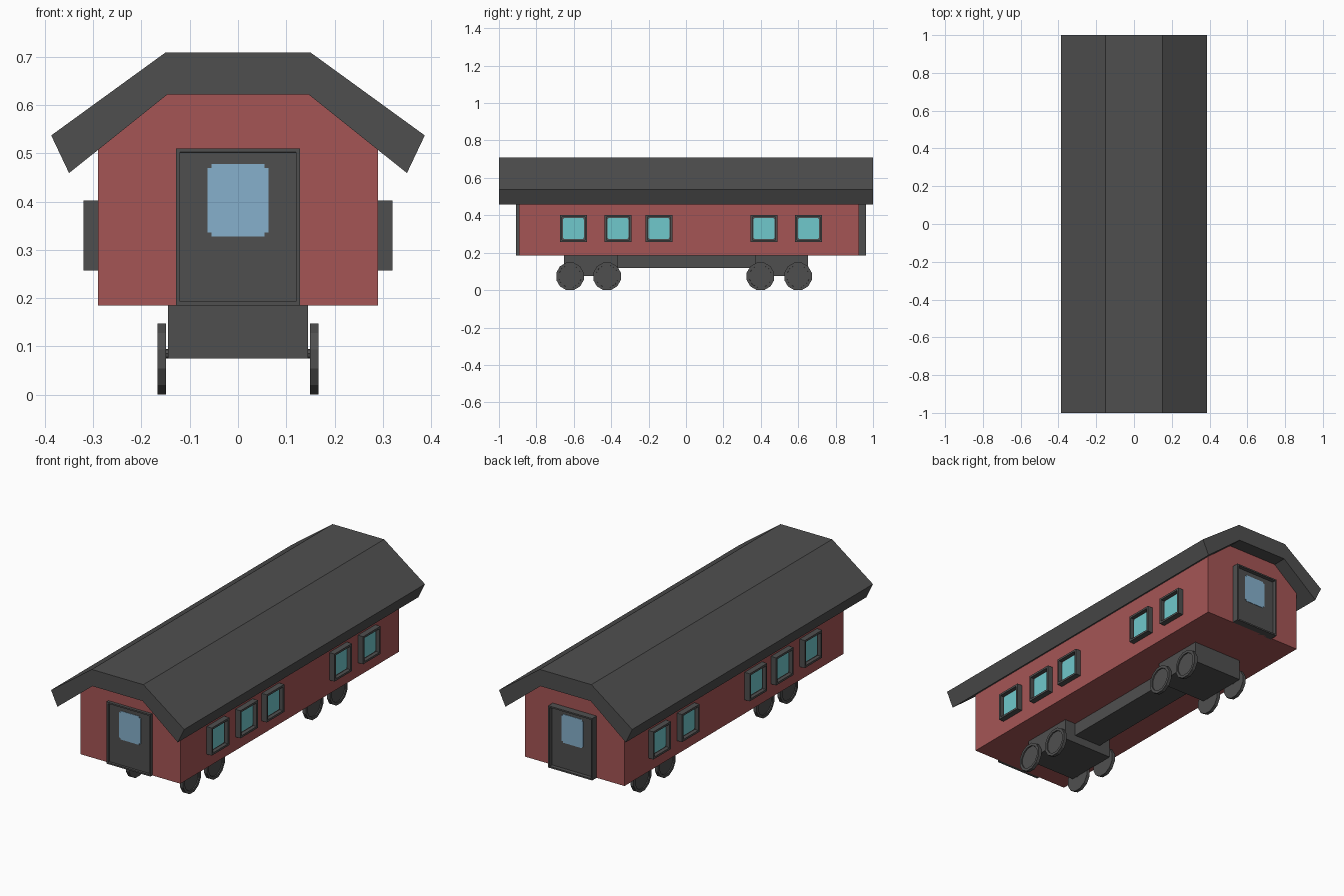
import bpy, bmesh, math

if "Cube" in bpy.data.objects:
    bpy.data.objects.remove(bpy.data.objects["Cube"])


def material(name, r, g, b):
    m = bpy.data.materials.new(name)
    lin = [((c / 255 + 0.055) / 1.055) ** 2.4 for c in (r, g, b)]
    m.diffuse_color = (*lin, 1)
    m.use_nodes = True
    m.node_tree.nodes["Principled BSDF"].inputs["Base Color"].default_value = m.diffuse_color
    return m


RED = material("red paint", 165, 85, 85)
GREY = material("dark grey", 79, 79, 79)
TEAL = material("teal glass", 112, 200, 204)
BLUE = material("blue door glass", 134, 176, 204)


def prism(name, pts, axis, a, b, mat, rim=0, depth=0):
    """Extrude a 2D profile along x or y from a to b; optionally recess the cap at b."""
    bm = bmesh.new()

    def ring(t):
        return [bm.verts.new((p, t, q) if axis == "y" else (t, p, q)) for p, q in pts]

    r0, r1 = ring(a), ring(b)
    n = len(pts)
    bm.faces.new(r0)
    cap = bm.faces.new(r1)
    for i in range(n):
        j = (i + 1) % n
        bm.faces.new((r0[i], r0[j], r1[j], r1[i]))
    bmesh.ops.recalc_face_normals(bm, faces=bm.faces)
    if rim:
        # thin rim, then a wall going down to the recessed panel
        bmesh.ops.inset_region(bm, faces=[cap], thickness=rim)
        cap.normal_update()
        shift = cap.normal * -depth
        bmesh.ops.inset_region(bm, faces=[cap], thickness=0.0005)
        for v in cap.verts:
            v.co += shift
    me = bpy.data.meshes.new(name)
    bm.to_mesh(me)
    bm.free()
    me.materials.append(mat)
    ob = bpy.data.objects.new(name, me)
    bpy.context.collection.objects.link(ob)
    return ob


def rect(u0, u1, v0, v1):
    return [(u0, v0), (u1, v0), (u1, v1), (u0, v1)]


def ngon(u, v, r, n, start=0.0):
    return [(u + r * math.cos(start + math.tau * i / n),
             v + r * math.sin(start + math.tau * i / n)) for i in range(n)]


def round_rect(u, v, h, r):
    pts = []
    for k, (su, sv) in enumerate([(1, 1), (-1, 1), (-1, -1), (1, -1)]):
        for s in range(4):
            a = math.pi / 2 * (k + s / 3)
            pts.append((u + su * (h - r) + r * math.cos(a), v + sv * (h - r) + r * math.sin(a)))
    return pts


def both_sides(half):
    return half + [(-x, z) for x, z in reversed(half)]


# carriage body and roof
prism("body", both_sides([(0.29, 0.185), (0.29, 0.512), (0.146, 0.626)]), "y", -0.893, 0.925, RED)
prism("roof", both_sides([(0.146, 0.622), (0.35, 0.459), (0.387, 0.537), (0.15, 0.709)]),
      "y", -1, 1, GREY)

# end doors with recessed panel and a window with notched corners
w, n = 0.063, 0.008
z0, z1 = 0.328, 0.478
notched = both_sides([(w - n, z0), (w - n, z0 + n), (w, z0 + n),
                      (w, z1 - n), (w - n, z1 - n), (w - n, z1)])
for label, wall, out, depth in (("front", -0.893, -0.909, 0.012), ("back", 0.925, 0.962, 0.02)):
    s = 1 if out > 0 else -1
    prism(label + "_door", rect(-0.128, 0.128, 0.185, 0.51), "y", wall - s * 0.01, out, GREY,
          rim=0.011, depth=depth)
    panel = out - s * depth
    prism(label + "_door_glass", notched, "y", panel - s * 0.001, panel + s * 0.002, BLUE)

# side windows, wheels
for side, s in (("right", 1), ("left", -1)):
    for i, y in enumerate((-0.602, -0.364, -0.145, 0.417, 0.655)):
        prism(f"{side}_window_frame_{i + 1}", rect(y - 0.0725, y + 0.0725, 0.257, 0.402), "x",
              s * 0.28, s * 0.32, GREY, rim=0.015, depth=0.02)
        prism(f"{side}_window_glass_{i + 1}", round_rect(y, 0.3295, 0.056, 0.01), "x",
              s * 0.299, s * 0.302, TEAL)
    for i, y in enumerate((-0.62, -0.422, 0.398, 0.599)):
        prism(f"{side}_wheel_{i + 1}", ngon(y, 0.0735, 0.0761, 12, math.pi / 12), "x",
              s * 0.149, s * 0.167, GREY, rim=0.015, depth=0.006)

# underframe: two wheel trucks joined by a beam
prism("front_truck", rect(-0.145, 0.145, 0.075, 0.19), "y", -0.652, -0.364, GREY)
prism("back_truck", rect(-0.145, 0.145, 0.075, 0.19), "y", 0.369, 0.652, GREY)
prism("centre_beam", rect(-0.08, 0.08, 0.117, 0.19), "y", -0.37, 0.375, GREY)

# axles
for i, y in enumerate((-0.62, -0.422, 0.398, 0.599)):
    prism(f"axle_{i + 1}", ngon(y, 0.085, 0.01, 8), "x", -0.152, 0.152, GREY)
